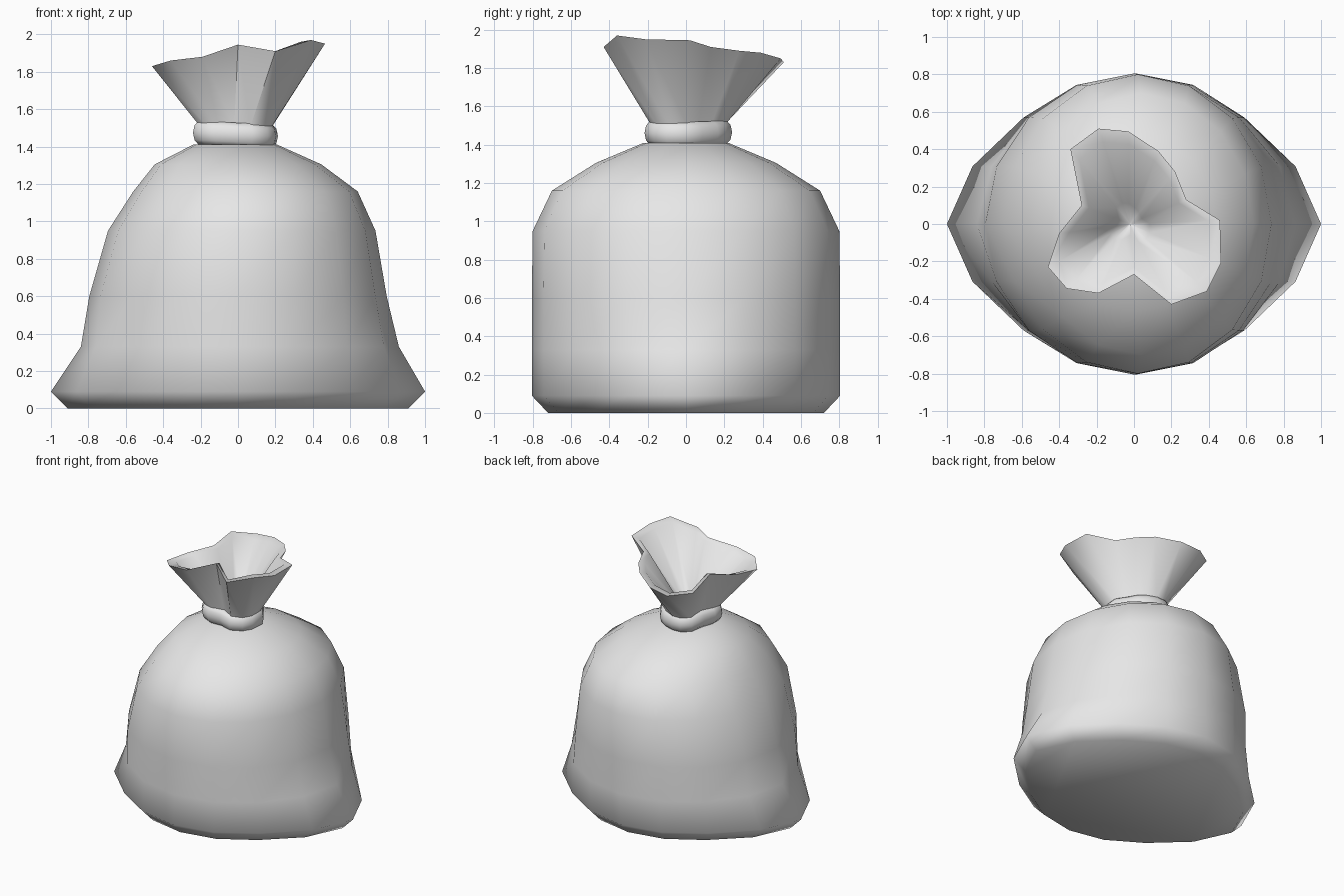
import bpy, bmesh, math

SIDES = 16

cube = bpy.data.objects.get("Cube")
if cube:
    bpy.data.objects.remove(cube, do_unlink=True)

# One plain cloth colour
cloth = bpy.data.materials.new("plain_grey_cloth")
cloth.use_nodes = True
grey = (0.8, 0.8, 0.8, 1)
cloth.diffuse_color = grey
cloth.node_tree.nodes["Principled BSDF"].inputs["Base Color"].default_value = grey


def loft(name, rows, angle, closed=False):
    """Skin rows of points; cap the ends, or join the last row to the first."""
    bm = bmesh.new()
    rings = [[bm.verts.new(p) for p in row] for row in rows]
    pairs = list(zip(rings, rings[1:]))
    if closed:
        pairs.append((rings[-1], rings[0]))
    else:
        bm.faces.new(rings[0])
        bm.faces.new(rings[-1])
    for a, b in pairs:
        for i in range(len(a)):
            j = (i + 1) % len(a)
            bm.faces.new((a[i], a[j], b[j], b[i]))
    bmesh.ops.recalc_face_normals(bm, faces=bm.faces)
    mesh = bpy.data.meshes.new(name)
    bm.to_mesh(mesh)
    bm.free()
    mesh.materials.append(cloth)
    obj = bpy.data.objects.new(name, mesh)
    bpy.context.collection.objects.link(obj)
    bpy.ops.object.select_all(action="DESELECT")
    obj.select_set(True)
    bpy.context.view_layer.objects.active = obj
    bpy.ops.object.shade_smooth_by_angle(angle=math.radians(angle))
    return obj


# Sack body: height, half width, half depth, sideways lean, corner pull
body_rows = [
    (0.0, 0.72, 0.72, 0, 0.19),
    (0.09, 0.80, 0.805, 0, 0.20),
    (0.33, 0.80, 0.805, 0.01, 0.05),
    (0.60, 0.795, 0.805, 0, 0),
    (0.95, 0.715, 0.80, 0.02, 0),
    (1.16, 0.60, 0.70, 0.04, 0),
    (1.305, 0.445, 0.47, 0, 0),
    (1.41, 0.225, 0.22, -0.015, 0),
]


def body_ring(z, rx, ry, lean, pull):
    ring = []
    for i in range(SIDES):
        a = math.tau * i / SIDES
        c, s = math.cos(a), math.sin(a)
        # the two bottom corners stick out sideways
        stretch = pull * abs(c) ** 6
        ring.append((lean + c * rx + math.copysign(stretch, c), s * ry, z))
    return ring


loft("sack_body", [body_ring(*r) for r in body_rows], 80)

# Folded rim of the open mouth, a wavy three-lobed loop
rim = [
    (-.34, .40, 1.85), (-.19, .51, 1.83), (-.03, .495, 1.85), (.13, .39, 1.88),
    (.22, .28, 1.89), (.28, .13, 1.91), (.46, .02, 1.945), (.465, -.21, 1.95),
    (.39, -.36, 1.97), (.20, -.43, 1.91), (0, -.27, 1.945), (-.19, -.37, 1.88),
    (-.36, -.345, 1.86), (-.46, -.23, 1.83), (-.40, -.05, 1.84), (-.28, .10, 1.87),
]


def lobed(scale, z, soften, radius):
    """Shrunk rim at one height, partly rounded toward a circle."""
    ring = []
    for x, y, _ in rim:
        r = math.hypot(x, y)
        k = scale * (1 - soften) + soften * radius / r
        ring.append((x * k - 0.02, y * k, z - 0.05 * x * k))
    return ring


# Flared mouth: outer wall, lip, inner funnel
inner_lip = [(x * 0.86, y * 0.86, z - 0.01) for x, y, z in rim]
loft("sack_mouth", [
    lobed(0.42, 1.40, 0.4, 0.18),
    lobed(0.44, 1.51, 0.3, 0.19),
    rim,
    inner_lip,
    lobed(0.22, 1.55, 0, 0),
    lobed(0.02, 1.48, 0, 0),
], 55)

# Rounded tie band wrapped round the neck
band_rows = []
core = lobed(0.42, 1.465, 0.5, 0.185)
for k in range(10):
    t = math.tau * k / 10
    out, up = math.cos(t) * 0.045, math.sin(t) * 0.066
    row = []
    for x, y, z in core:
        r = math.hypot(x, y)
        row.append((x + x / r * out, y + y / r * out, z + up))
    band_rows.append(row)
loft("tie_band", band_rows, 80, closed=True)
